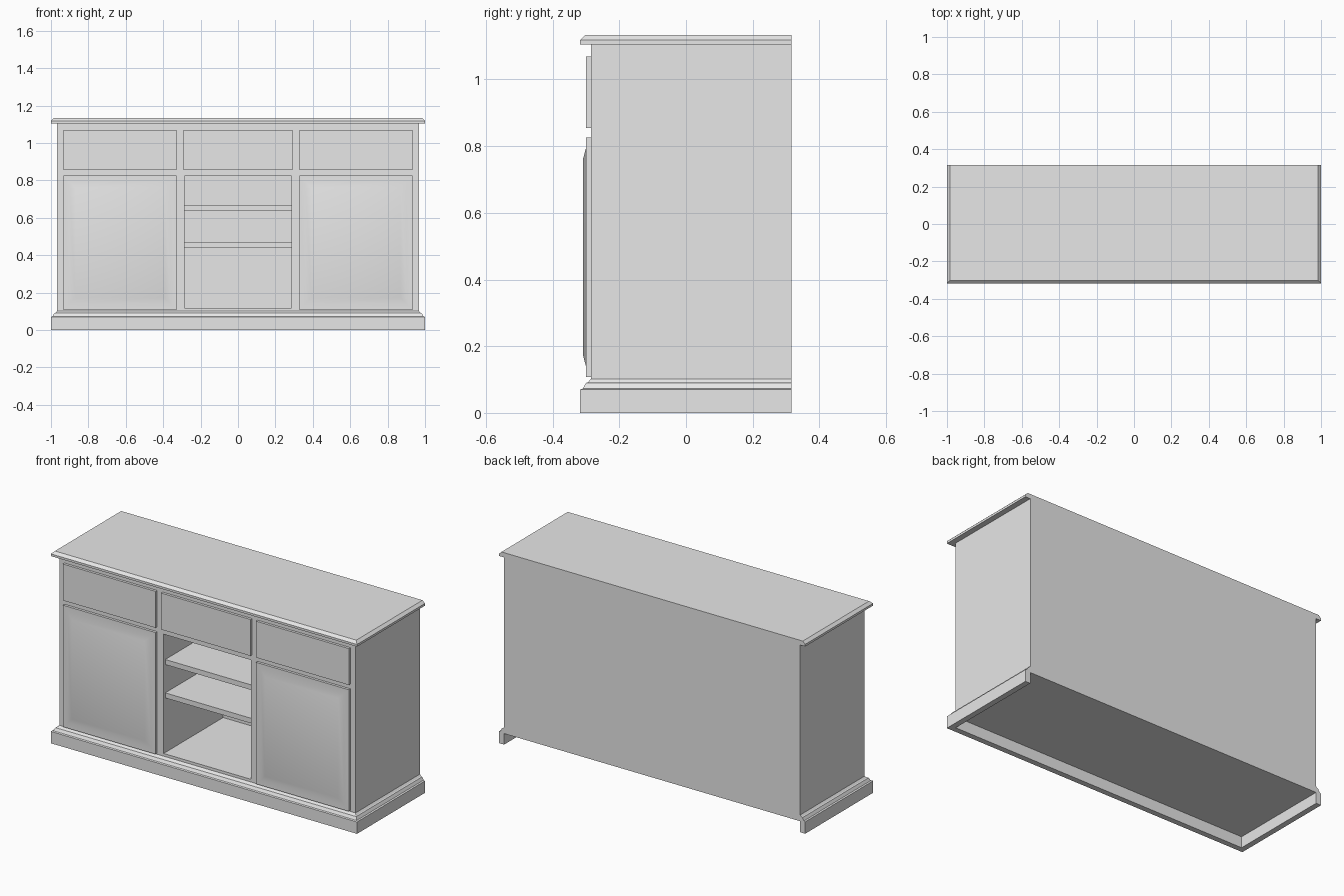
import bpy
import bmesh

if "Cube" in bpy.data.objects:
    bpy.data.objects.remove(bpy.data.objects["Cube"])

# One painted finish for the whole piece
grey = bpy.data.materials.new("plain_grey")
grey.use_nodes = True
grey.diffuse_color = (0.8, 0.8, 0.8, 1)
grey.node_tree.nodes["Principled BSDF"].inputs["Base Color"].default_value = (0.8, 0.8, 0.8, 1)

# Carcass half width, front and back
HALF, FRONT, BACK = 0.967, -0.285, 0.316
OPEN_X, OPEN_LOW, OPEN_HIGH, OPEN_BACK = 0.286, 0.118, 0.822, 0.27


def finish(name, bm):
    bmesh.ops.recalc_face_normals(bm, faces=bm.faces)
    mesh = bpy.data.meshes.new(name)
    bm.to_mesh(mesh)
    bm.free()
    mesh.materials.append(grey)
    obj = bpy.data.objects.new(name, mesh)
    bpy.context.collection.objects.link(obj)
    return obj


def box_mesh(x0, x1, y0, y1, z0, z1):
    bm = bmesh.new()
    bmesh.ops.create_cube(bm, size=1)
    for v in bm.verts:
        v.co = (x1 if v.co.x > 0 else x0, y1 if v.co.y > 0 else y0, z1 if v.co.z > 0 else z0)
    bm.normal_update()
    return bm


def front_face(bm):
    return min(bm.faces, key=lambda f: f.calc_center_median().y)


def rings(bm, profile):
    """Rows of points around the left, front and right, each at an outward offset and height."""
    rows = []
    for d, z in profile:
        x, y = HALF + d, FRONT - d
        rows.append([bm.verts.new(p) for p in
                     ((-x, BACK, z), (-x, y, z), (x, y, z), (x, BACK, z))])
    return rows


def bridge(bm, a, b, spans):
    for k in range(spans):
        n = (k + 1) % 4
        bm.faces.new((a[k], a[n], b[n], b[k]))


# Carcass with an open bay pushed into its front
bm = box_mesh(-HALF, HALF, FRONT, BACK, 0.065, 1.105)
face = front_face(bm)
middle = face.calc_center_median()
bmesh.ops.inset_individual(bm, faces=[face], thickness=0.1)
for v in face.verts:
    v.co.x = OPEN_X if v.co.x > 0 else -OPEN_X
    v.co.z = OPEN_HIGH if v.co.z > middle.z else OPEN_LOW
pushed = bmesh.ops.extrude_discrete_faces(bm, faces=[face])["faces"][0]
for v in pushed.verts:
    v.co.y = OPEN_BACK
finish("carcass", bm)

# Bay shelves
for name, z in (("lower_shelf", 0.44), ("upper_shelf", 0.637)):
    finish(name, box_mesh(-OPEN_X, OPEN_X, FRONT + 0.015, OPEN_BACK, z, z + 0.03))

# Worktop with a chamfered front and sides
bm = bmesh.new()
rows = rings(bm, [(0.033, 1.105), (0.033, 1.118), (0.017, 1.133)])
for a, b in zip(rows, rows[1:]):
    bridge(bm, a, b, 4)
bm.faces.new(rows[0])
bm.faces.new(rows[-1])
finish("worktop", bm)

# Moulded plinth around three sides, open at the back
bm = bmesh.new()
rows = rings(bm, [(0, 0), (0.033, 0), (0.033, 0.07), (0.024, 0.073),
                  (0.015, 0.09), (0.009, 0.092), (0, 0.102)])
for i, row in enumerate(rows):
    bridge(bm, row, rows[(i + 1) % len(rows)], 3)
for end in (0, 3):
    bm.faces.new([row[end] for row in rows])
finish("plinth", bm)

# Drawer fronts
for name, x0, x1 in (("right_drawer", -0.934, -0.328),
                     ("middle_drawer", -0.292, 0.292),
                     ("left_drawer", 0.328, 0.934)):
    finish(name, box_mesh(x0, x1, -0.3, FRONT, 0.854, 1.069))

# Doors with a softly raised panel
for name, x0, x1 in (("right_door", -0.934, -0.328), ("left_door", 0.328, 0.934)):
    bm = box_mesh(x0, x1, -0.3, FRONT, 0.108, 0.826)
    face = front_face(bm)
    bmesh.ops.inset_individual(bm, faces=[face], thickness=0.045)
    bmesh.ops.inset_individual(bm, faces=[face], thickness=0.047)
    for v in face.verts:
        v.co.y = -0.309
    door = finish(name, bm)
    bpy.ops.object.select_all(action="DESELECT")
    door.select_set(True)
    bpy.context.view_layer.objects.active = door
    bpy.ops.object.shade_smooth_by_angle(angle=0.5)
